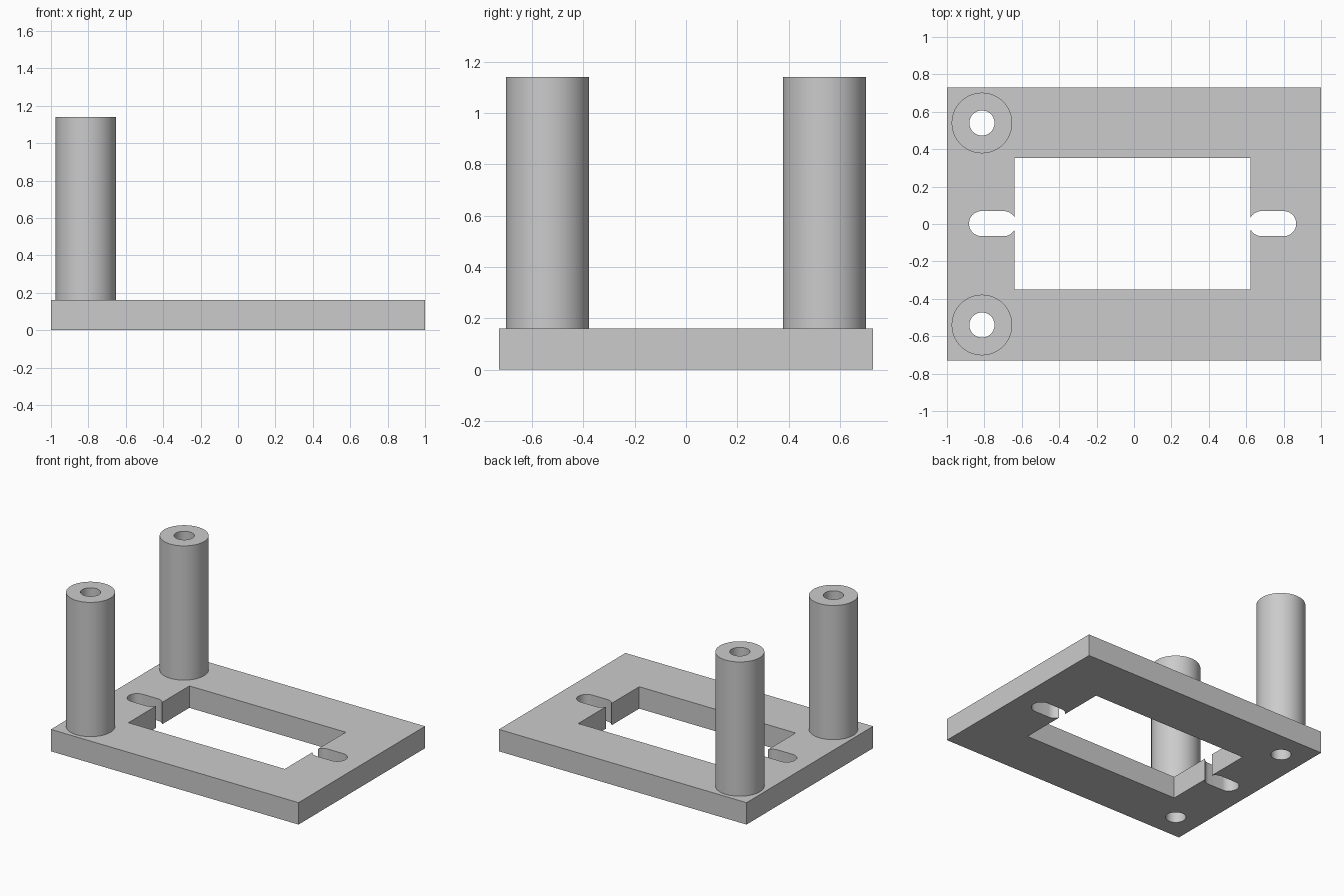
import bpy
import bmesh
import math
from mathutils import Matrix, Vector

if "Cube" in bpy.data.objects:
    bpy.data.objects.remove(bpy.data.objects["Cube"], do_unlink=True)

PLATE_TOP, POST_TOP = 0.16, 1.14
POST_X, POST_Y = -0.813, 0.54
POST_RADIUS, HOLE_RADIUS = 0.162, 0.067
SIDES = 64

grey = bpy.data.materials.new("plain grey")
grey.use_nodes = True
colour = (0.6, 0.6, 0.6, 1)
grey.diffuse_color = colour
grey.node_tree.nodes["Principled BSDF"].inputs["Base Color"].default_value = colour


def finish(name, bm):
    bmesh.ops.recalc_face_normals(bm, faces=bm.faces)
    mesh = bpy.data.meshes.new(name)
    bm.to_mesh(mesh)
    bm.free()
    mesh.materials.append(grey)
    obj = bpy.data.objects.new(name, mesh)
    bpy.context.collection.objects.link(obj)
    return obj


def block(name, x0, x1, y0, y1, z0, z1):
    bm = bmesh.new()
    centre = Vector((x0 + x1, y0 + y1, z0 + z1)) / 2
    size = Matrix.Diagonal((x1 - x0, y1 - y0, z1 - z0, 1))
    bmesh.ops.create_cube(bm, size=1, matrix=Matrix.Translation(centre) @ size)
    return finish(name, bm)


def capsule(name, x0, x1, y, radius, z0, z1):
    """Upright prism with round ends centred on x0 and x1; a cylinder if equal."""
    outline = []
    for i in range(SIDES):
        a = 2 * math.pi * (i + 0.5) / SIDES
        cx = x1 if math.cos(a) > 0 else x0
        outline.append((cx + radius * math.cos(a), y + radius * math.sin(a), z0))
    bm = bmesh.new()
    base = bm.faces.new([bm.verts.new(p) for p in outline])
    side = bmesh.ops.extrude_face_region(bm, geom=[base], use_keep_orig=True)
    top = [v for v in side["geom"] if isinstance(v, bmesh.types.BMVert)]
    bmesh.ops.translate(bm, verts=top, vec=(0, 0, z1 - z0))
    return finish(name, bm)


def select_only(obj):
    bpy.ops.object.select_all(action="DESELECT")
    obj.select_set(True)
    bpy.context.view_layer.objects.active = obj


def cut(obj, cutters):
    select_only(obj)
    for cutter in cutters:
        cutter.hide_render = True
        mod = obj.modifiers.new("cut", "BOOLEAN")
        mod.operation, mod.solver, mod.object = "DIFFERENCE", "EXACT", cutter
        bpy.ops.object.modifier_apply(modifier=mod.name)
        bpy.data.objects.remove(cutter, do_unlink=True)
    bpy.ops.object.shade_smooth_by_angle(angle=math.radians(30))


def bore(y):
    return capsule("bore_cutter", POST_X, POST_X, y, HOLE_RADIUS, -0.1, POST_TOP + 0.1)


# Base plate with window, two slots that break into it, and screw holes
plate = block("base_plate", -1, 1, -0.73, 0.73, 0, PLATE_TOP)
cut(plate, [
    block("window_cutter", -0.64, 0.623, -0.35, 0.353, -0.1, 0.3),
    capsule("right_slot_cutter", -0.815, -0.697, 0.002, HOLE_RADIUS, -0.1, 0.3),
    capsule("left_slot_cutter", 0.682, 0.8, 0.002, HOLE_RADIUS, -0.1, 0.3),
    bore(POST_Y), bore(-POST_Y),
])

# Hollow posts standing on the plate
for name, y in (("front_post", -POST_Y), ("back_post", POST_Y)):
    post = capsule(name, POST_X, POST_X, y, POST_RADIUS, PLATE_TOP, POST_TOP)
    cut(post, [bore(y)])
